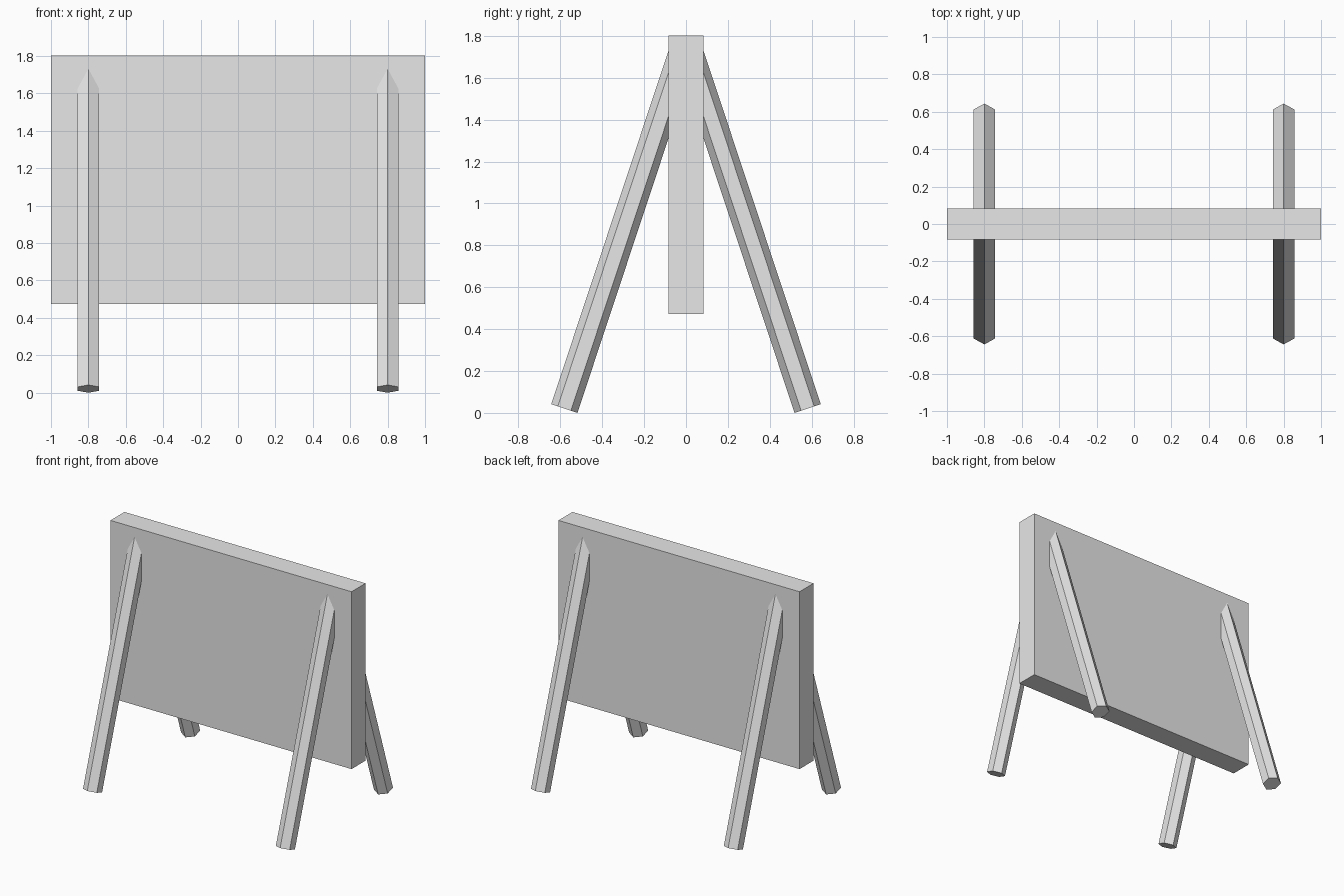
import bpy
import math

# Remove the default cube
cube = bpy.data.objects.get("Cube")
if cube:
    bpy.data.objects.remove(cube, do_unlink=True)

# Single plain grey
grey = bpy.data.materials.new("plain_grey")
grey.use_nodes = True
colour = (0.8, 0.8, 0.8, 1.0)
grey.diffuse_color = colour
for node in grey.node_tree.nodes:
    if node.type == 'BSDF_PRINCIPLED':
        node.inputs["Base Color"].default_value = colour

TILT = math.radians(18.35)      # lean of each leg
RADIUS = 0.066                  # hexagonal leg, corner to centre
FOOT_Y = 0.581                  # foot centre, away from the board
LEG_X = 0.8
BOARD_BOTTOM, BOARD_TOP, BOARD_DEPTH = 0.473, 1.803, 0.166


def finish(name):
    obj = bpy.context.object
    obj.name = name
    obj.data.name = name
    obj.data.materials.append(grey)
    return obj


# Upright board
bpy.ops.mesh.primitive_cube_add(size=1, location=(0, 0, (BOARD_BOTTOM + BOARD_TOP) / 2))
board = finish("board")
board.scale = (2, BOARD_DEPTH, BOARD_TOP - BOARD_BOTTOM)
bpy.ops.object.transform_apply(location=False, rotation=False, scale=True)

# Four splayed hexagonal legs, their tops buried in the board
foot_z = RADIUS * math.sin(TILT)
length = FOOT_Y / math.sin(TILT)
mid_z = foot_z + length * math.cos(TILT) / 2
for depth_name, sy in (("front", -1), ("back", 1)):
    for side_name, sx in (("right", -1), ("left", 1)):
        bpy.ops.mesh.primitive_cylinder_add(
            vertices=6, radius=RADIUS, depth=length,
            location=(sx * LEG_X, sy * FOOT_Y / 2, mid_z),
            rotation=(sy * TILT, 0, 0))
        finish(f"{depth_name}_{side_name}_leg")
